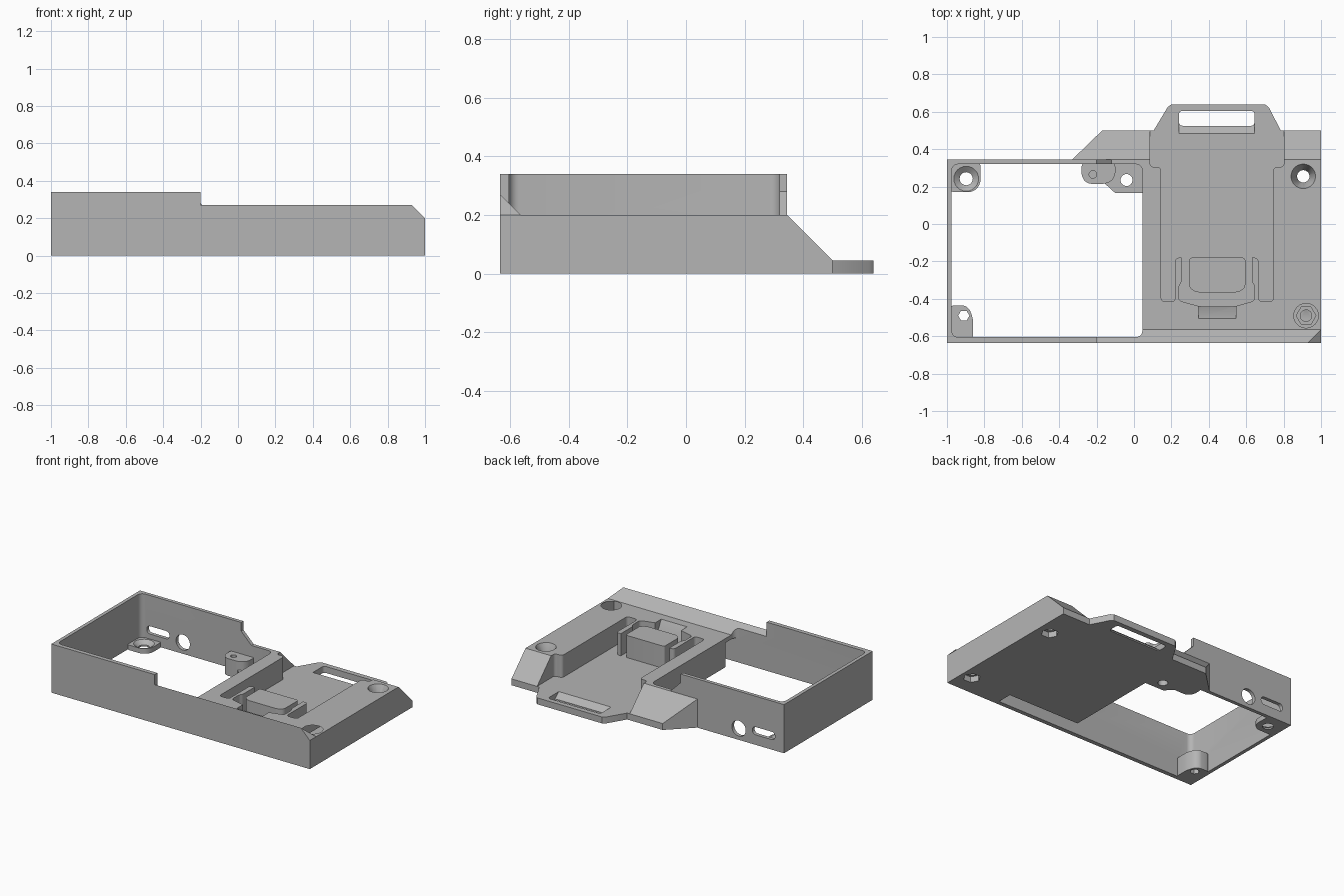
import bpy, bmesh, math
from mathutils import Vector

if "Cube" in bpy.data.objects:
    bpy.data.objects.remove(bpy.data.objects["Cube"])

grey = bpy.data.materials.new("mid grey")
grey.diffuse_color = (0.46, 0.46, 0.46, 1)
grey.use_nodes = True
grey.node_tree.nodes["Principled BSDF"].inputs["Base Color"].default_value = grey.diffuse_color


def finish(name, bm):
    bmesh.ops.recalc_face_normals(bm, faces=bm.faces[:])
    me = bpy.data.meshes.new(name)
    bm.to_mesh(me)
    bm.free()
    me.materials.append(grey)
    ob = bpy.data.objects.new(name, me)
    bpy.context.collection.objects.link(ob)
    return ob


def rounded(pts, r, n=5):
    """Replace every corner of an outline by a small curve."""
    out = []
    for i, p in enumerate(pts):
        p = Vector(p)
        a, b = Vector(pts[i - 1]) - p, Vector(pts[(i + 1) % len(pts)]) - p
        d = min(r, a.length * 0.49, b.length * 0.49)
        s, e = p + a.normalized() * d, p + b.normalized() * d
        for k in range(n + 1):
            t = k / n
            # weighted curve, close to a circular arc
            w0, w1, w2 = (1 - t) ** 2, 1.414 * t * (1 - t), t * t
            out.append((s * w0 + p * w1 + e * w2) / (w0 + w1 + w2))
    return out


def prism(name, pts, lo, hi, axis="z"):
    """Extrude an outline along z (xy points), y (xz points) or x (yz points)."""
    put = {"z": lambda p, h: (p[0], p[1], h),
           "y": lambda p, h: (p[0], h, p[1]),
           "x": lambda p, h: (h, p[0], p[1])}[axis]
    bm = bmesh.new()
    low = [bm.verts.new(put(p, lo)) for p in pts]
    top = [bm.verts.new(put(p, hi)) for p in pts]
    bm.faces.new(low)
    bm.faces.new(top)
    for i in range(len(pts)):
        j = (i + 1) % len(pts)
        bm.faces.new((low[i], low[j], top[j], top[i]))
    return finish(name, bm)


def rect(x0, x1, y0, y1):
    return [(x0, y0), (x1, y0), (x1, y1), (x0, y1)]


def box(name, x0, x1, y0, y1, z0, z1):
    return prism(name, rect(x0, x1, y0, y1), z0, z1)


def circle(x, y, r, n=24):
    return [(x + r * math.cos(2 * math.pi * k / n),
             y + r * math.sin(2 * math.pi * k / n)) for k in range(n)]


def cone(name, x, y, z0, z1, r0, r1):
    bm = bmesh.new()
    bmesh.ops.create_cone(bm, cap_ends=True, segments=24, radius1=r0,
                          radius2=r1, depth=z1 - z0)
    bmesh.ops.translate(bm, verts=bm.verts[:], vec=(x, y, (z0 + z1) / 2))
    return finish(name, bm)


def combine(target, other, op):
    m = target.modifiers.new("combine", "BOOLEAN")
    m.operation, m.object, m.solver = op, other, "EXACT"
    bpy.context.view_layer.objects.active = target
    bpy.ops.object.modifier_apply(modifier=m.name)
    bpy.data.objects.remove(other)


def add(ob):
    combine(body, ob, "UNION")


def cut(ob):
    combine(body, ob, "DIFFERENCE")


# Deck with angled rear corner and sloped rear edge
body = prism("case_body", [(-1, -0.635), (1, -0.635), (1, 0.5), (-0.17, 0.5),
                           (-0.33, 0.345), (-1, 0.345)], 0, 0.2)
cut(prism("rear_slope", [(0.345, 0.2), (0.5, 0.045), (0.6, 0.045), (0.6, 0.3),
                         (0.345, 0.3)], -2, 2, "x"))

# Tall frame, step at the rear wall, rear strap plate
add(box("frame", -1, -0.2, -0.635, 0.345, 0.05, 0.34))
add(prism("wall_step", [(-0.4, 0.1), (-0.12, 0.1), (-0.12, 0.2), (-0.2, 0.28),
                        (-0.4, 0.28)], 0.25, 0.345, "y"))
add(prism("strap_plate", [(0.09, 0.4), (0.8, 0.4), (0.785, 0.5), (0.72, 0.625),
                          (0.7, 0.64), (0.2, 0.64), (0.18, 0.625), (0.105, 0.5)],
          0, 0.045))

# Front lip with a sloped inner side and chamfered end
bm = bmesh.new()
for p in [(-0.25, -0.635, 0.27), (0.93, -0.635, 0.27), (1, -0.635, 0.2),
          (1, -0.565, 0.2), (-0.25, -0.565, 0.2), (-0.25, -0.635, 0.1),
          (1, -0.635, 0.1), (1, -0.565, 0.1), (-0.25, -0.565, 0.1)]:
    bm.verts.new(p)
bmesh.ops.convex_hull(bm, input=bm.verts[:])
add(finish("front_lip", bm))

# Main opening and the pocket that continues under the deck
cut(prism("opening", rounded(rect(-0.975, 0.045, -0.605, 0.32), 0.035), -0.1, 0.5))
cut(box("under_pocket", -0.1, 0.6, -0.605, -0.5, -0.1, 0.17))

# Sunken bay with two legs beside the latch
cut(prism("bay", rounded([(0.145, -0.415), (0.22, -0.415), (0.22, -0.18),
                          (0.665, -0.18), (0.665, -0.415), (0.745, -0.415),
                          (0.745, 0.305), (0.802, 0.305), (0.802, 0.8),
                          (0.085, 0.8), (0.085, 0.305), (0.145, 0.305)], 0.02),
          0.045, 0.5))

# Latch groove, ramp and block
cut(prism("latch_groove", rounded([(0.255, -0.1), (0.255, -0.31), (0.24, -0.33),
                                   (0.24, -0.41), (0.35, -0.44), (0.54, -0.44),
                                   (0.645, -0.41), (0.645, -0.33), (0.63, -0.31),
                                   (0.63, -0.1)], 0.015), 0.045, 0.5))
cut(prism("latch_ramp", [(-0.505, 0.2), (-0.43, 0.06), (-0.4, 0.06), (-0.4, 0.3),
                         (-0.505, 0.3)], 0.345, 0.545, "x"))
add(prism("latch_block", rounded([(0.295, -0.18), (0.295, -0.34), (0.33, -0.365),
                                  (0.56, -0.365), (0.595, -0.34), (0.595, -0.18)],
                                 0.015), 0.02, 0.2))

# Strap slot with a sloped front side
cut(prism("strap_slot", rounded(rect(0.24, 0.645, 0.525, 0.605), 0.02), -0.1, 0.2))
cut(prism("strap_ramp", [(0.485, 0.045), (0.53, 0.005), (0.55, 0.005),
                         (0.55, 0.1), (0.485, 0.1)], 0.24, 0.645, "x"))

# Mounting ears inside the opening
add(prism("rear_left_ear", rounded([(-0.99, 0.17), (-0.86, 0.17), (-0.82, 0.21),
                                    (-0.82, 0.335), (-0.99, 0.335)], 0.03), 0, 0.035))
add(prism("front_left_ear", rounded([(-0.99, -0.62), (-0.86, -0.62), (-0.86, -0.5),
                                     (-0.89, -0.435), (-0.99, -0.435)], 0.03), 0, 0.13))
add(prism("rear_post", rounded([(-0.28, 0.335), (-0.28, 0.25), (-0.25, 0.215),
                                (-0.14, 0.215), (-0.1, 0.25), (-0.1, 0.335)], 0.03),
          0, 0.12))
add(prism("rear_right_ear", [(-0.16, 0.335), (-0.16, 0.22), (-0.1, 0.165),
                             (0.07, 0.165), (0.07, 0.335)], 0, 0.06))

# Screw holes: countersunk, with hex nut recesses under the deck
for x, y in ((0.905, 0.255), (0.92, -0.49)):
    cut(prism("screw_hole", circle(x, y, 0.033), -0.1, 0.4))
    cut(cone("countersink", x, y, 0.13, 0.205, 0.033, 0.068))
    cut(prism("nut_recess", circle(x, y, 0.055, 6), -0.1, 0.04))
cut(prism("screw_hole", circle(-0.897, 0.242, 0.035), -0.1, 0.1))
cut(cone("countersink", -0.897, 0.242, 0.01, 0.0355, 0.035, 0.067))
cut(prism("hex_hole", circle(-0.91, -0.49, 0.03, 6), -0.1, 0.2))
cut(prism("ear_hole", circle(-0.04, 0.235, 0.032), -0.1, 0.2))
cut(prism("post_hole", circle(-0.22, 0.265, 0.02), 0.04, 0.2))

# Cable hole and slot in the rear wall
cut(prism("cable_hole", circle(-0.65, 0.08, 0.054), 0.3, 0.5, "y"))
cut(prism("cable_slot", rounded(rect(-0.93, -0.755, 0.07, 0.125), 0.025),
          0.3, 0.5, "y"))

# Smooth the rounded corners, keep edges sharp
bpy.ops.object.select_all(action="DESELECT")
body.select_set(True)
bpy.context.view_layer.objects.active = body
bpy.ops.object.shade_smooth_by_angle(angle=math.radians(30))
